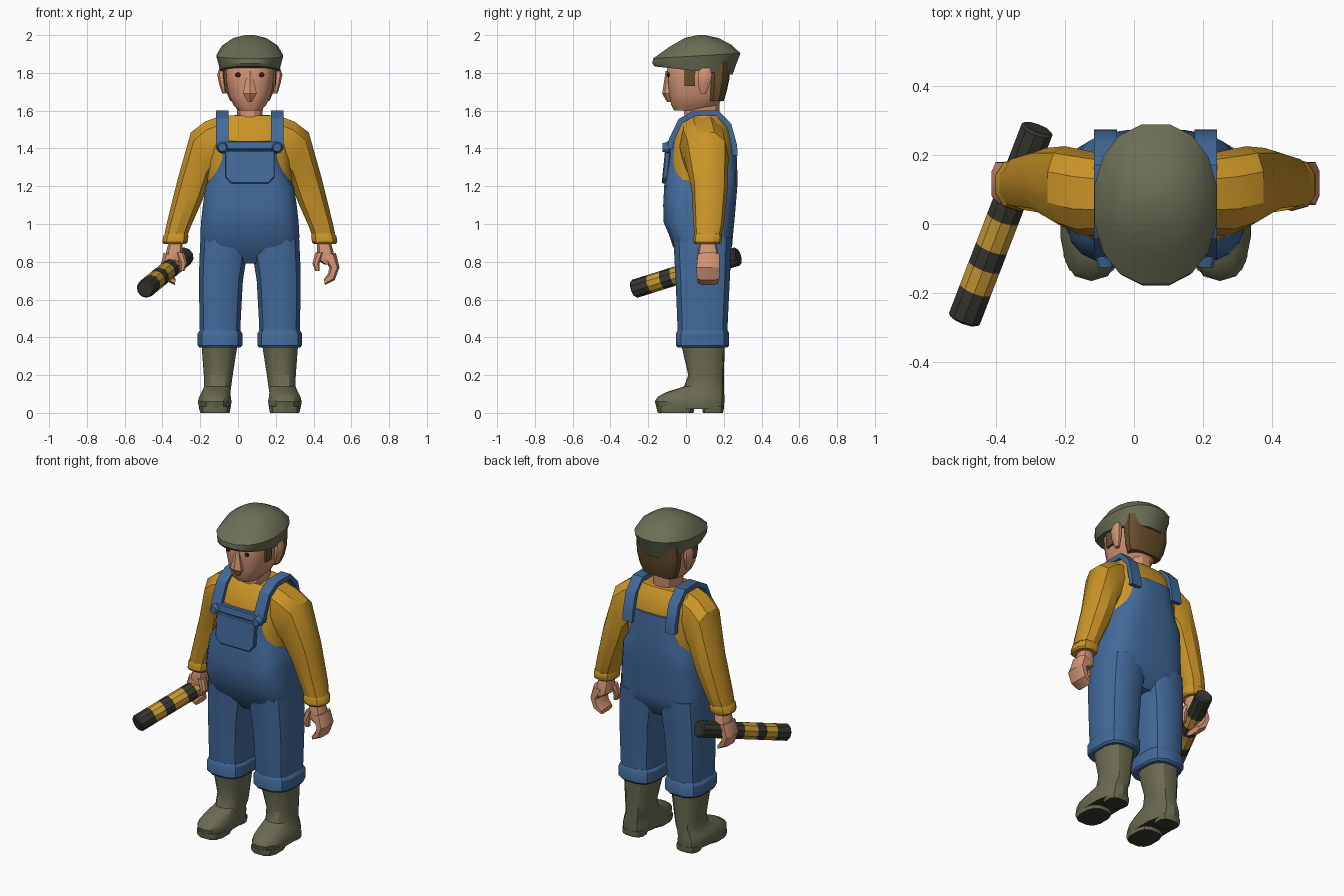
import bpy, bmesh, math
from mathutils import Vector, Matrix

if "Cube" in bpy.data.objects:
    bpy.data.objects.remove(bpy.data.objects["Cube"])

SHIFT = Matrix.Translation((0.0625, 0, 0))   # the body stands beside the origin


def material(name, r, g, b):
    m = bpy.data.materials.new(name)
    m.use_nodes = True
    col = [(v / 255) ** 2.2 for v in (r, g, b)] + [1]
    m.diffuse_color = col
    m.node_tree.nodes["Principled BSDF"].inputs["Base Color"].default_value = col
    return m


OLIVE = material("olive_cloth", 108, 110, 86)
BOOT = material("boot_green", 106, 106, 82)
BLUE = material("denim_blue", 68, 106, 154)
SHIRT = material("mustard_shirt", 202, 148, 44)
SKIN = material("skin", 212, 148, 116)
HAIR = material("brown_hair", 104, 80, 50)
DARK = material("dark_rubber", 58, 58, 52)
STRIPE = material("stripe_yellow", 200, 152, 56)
EYE = material("eye_dark", 52, 44, 38)


def finish(name, bm, mats, matrix=SHIFT):
    bmesh.ops.recalc_face_normals(bm, faces=bm.faces[:])
    bm.transform(matrix)
    me = bpy.data.meshes.new(name)
    bm.to_mesh(me)
    bm.free()
    for m in mats:
        me.materials.append(m)
    ob = bpy.data.objects.new(name, me)
    bpy.context.collection.objects.link(ob)
    bpy.ops.object.select_all(action='DESELECT')
    ob.select_set(True)
    bpy.context.view_layer.objects.active = ob
    bpy.ops.object.shade_smooth_by_angle(angle=math.radians(32))
    return ob


def skin_rings(bm, rings, bands=None, bottom=0):
    """Join rings of points into a closed tube; first ring is the bottom cap."""
    vs = [[bm.verts.new(p) for p in ring] for ring in rings]
    n = len(vs[0])
    for k, (a, b) in enumerate(zip(vs, vs[1:])):
        for i in range(n):
            j = (i + 1) % n
            f = bm.faces.new((a[i], a[j], b[j], b[i]))
            f.material_index = bands[k] if bands else 0
    bm.faces.new(vs[0]).material_index = bottom
    bm.faces.new(vs[-1])


def loft(name, secs, mats, n=12, power=2.4, side=1, bands=None, bottom=0, matrix=SHIFT):
    """Section: z, centre x, half width, front y, back y, tilt degrees, slope along y."""
    rings = []
    for s in secs:
        z, cx, rx, y0, y1, tilt, slope = (list(s) + [0, 0])[:7]
        t, cy, ry = math.radians(tilt), (y0 + y1) / 2, (y1 - y0) / 2
        ring = []
        for i in range(n):
            a = math.tau * (i + 0.5) / n
            c, d = math.cos(a), math.sin(a)
            u = rx * math.copysign(abs(c) ** (2 / power), c)
            v = ry * math.copysign(abs(d) ** (2 / power), d)
            ring.append((side * (cx + u * math.cos(t)), cy + v, z + u * math.sin(t) + slope * v))
        rings.append(ring)
    bm = bmesh.new()
    skin_rings(bm, rings, bands, bottom)
    return finish(name, bm, mats, matrix)


def ribbon(name, path, x, half, thick, mat):
    """Flat band following a (y, z) path over the shoulder."""
    rings = []
    for y, z in path:
        d = Vector((0, y - 0.1, z - 1.38)).normalized() * thick
        p = Vector((x, y, z))
        w = Vector((half, 0, 0))
        rings.append((p - w, p + w, p + w - d, p - w - d))
    bm = bmesh.new()
    skin_rings(bm, rings)
    return finish(name, bm, [mat])


def plate(name, outline, y_at, thick, mat):
    """Flat panel from an (x, z) outline, leaning with height."""
    rings = [[(x, y_at(z) + o, z) for x, z in outline] for o in (0, thick)]
    bm = bmesh.new()
    skin_rings(bm, rings)
    bmesh.ops.bevel(bm, geom=bm.edges[:], offset=0.005, segments=1, affect='EDGES')
    return finish(name, bm, [mat])


# Torso: shirt inside, overalls narrowing to a bib and back panel
loft("shirt", [(1.0, 0, .22, -.09, .23), (1.2, 0, .225, -.095, .255), (1.35, 0, .225, -.09, .255),
               (1.45, 0, .215, -.075, .25), (1.53, 0, .2, -.04, .225), (1.575, 0, .17, .0, .19),
               (1.565, 0, .078, -.005, .175, 0, .15)], [SHIRT], 20, 2.8)
loft("overalls_body", [(.79, 0, .15, .0, .18), (.88, 0, .262, -.07, .245), (.94, 0, .264, -.09, .25),
                       (1.01, 0, .26, -.12, .257), (1.1, 0, .25, -.122, .265), (1.2, 0, .236, -.117, .273),
                       (1.26, 0, .2, -.113, .273), (1.33, 0, .176, -.108, .272), (1.44, 0, .162, -.09, .264)],
     [BLUE], 20, 3.6)
plate("bib_pocket", [(-.132, 1.39), (.132, 1.39), (.132, 1.25), (.1, 1.215), (-.1, 1.215), (-.132, 1.25)],
      lambda z: -.129 + (z - 1.21) * .1, .03, BLUE)
plate("bib_hem", [(-.15, 1.44), (.15, 1.44), (.15, 1.395), (-.15, 1.395)],
      lambda z: -.105 + (z - 1.4) * .15, .03, BLUE)

# Head, hair, face and cap
loft("neck", [(1.5, 0, .065, -.0, .17), (1.6, 0, .07, -.015, .18), (1.66, 0, .08, -.0, .18)], [SKIN])
loft("head", [(1.6, 0, .06, -.065, .12), (1.63, 0, .088, -.08, .175), (1.68, 0, .112, -.09, .2),
              (1.75, 0, .128, -.097, .21), (1.82, 0, .132, -.102, .215), (1.88, 0, .12, -.08, .2)],
     [SKIN], 16, 2.8)
loft("hair_back", [(1.65, 0, .105, .115, .2), (1.7, 0, .127, .115, .215), (1.77, 0, .139, .115, .23),
                   (1.86, 0, .138, .115, .235)], [HAIR], 14, 3)
loft("nose", [(1.81, 0, .012, -.108, -.08), (1.69, 0, .042, -.126, -.07), (1.645, 0, .012, -.1, -.07)],
     [SKIN], 6, 2)
loft("cap", [(1.812, 0, .158, -.17, .25, 0, -.107), (1.845, 0, .168, -.182, .268, 0, -.02),
             (1.89, 0, .18, -.178, .292, 0, .06), (1.943, 0, .15, -.09, .245, 0, .03),
             (1.984, 0, .09, -.01, .175), (2.0, 0, .025, .06, .1)], [OLIVE], 16, 2.2)

# Paired parts
STRAP = [(-.102, 1.4), (-.09, 1.45), (-.04, 1.555), (.04, 1.602), (.17, 1.602),
         (.24, 1.53), (.27, 1.42), (.274, 1.36)]
for side, tag in ((1, "left"), (-1, "right")):
    ribbon(tag + "_strap", STRAP, side * .145, .033, .03, BLUE)
    bm = bmesh.new()
    bmesh.ops.create_cone(bm, cap_ends=True, segments=10, radius1=.032, radius2=.022, depth=.035,
                          matrix=Matrix.Translation((side * .145, -.108, 1.405)) @ Matrix.Rotation(math.pi / 2, 4, 'X'))
    finish(tag + "_button", bm, [BLUE])

    bm = bmesh.new()
    bmesh.ops.create_uvsphere(bm, u_segments=8, v_segments=6, radius=.015,
                              matrix=Matrix.Translation((side * .063, -.093, 1.79)) @ Matrix.Diagonal((1, .5, .8, 1)))
    finish(tag + "_eye", bm, [EYE])
    loft(tag + "_ear", [(1.69, .135, .012, .075, .105), (1.74, .145, .018, .062, .13),
                        (1.79, .152, .022, .06, .14), (1.825, .148, .014, .07, .13)], [SKIN], 8, 2.2, side)
    loft(tag + "_sideburn", [(1.73, .127, .01, -.008, .048), (1.85, .133, .01, -.01, .052)],
         [HAIR], 8, 4, side)

    # Sleeve with a cuff
    loft(tag + "_sleeve", [(1.44, .14, .142, -.03, .2, 88), (1.41, .212, .14, -.035, .215, 79),
                           (1.36, .262, .14, -.012, .225, 68), (1.18, .317, .09, .03, .22, 41),
                           (.99, .378, .066, .04, .2, 10), (.945, .39, .064, .045, .188, 4)],
         [SHIRT], 10, 2.4, side)
    loft(tag + "_sleeve_cuff", [(.895, .397, .062, .045, .183), (.905, .396, .07, .038, .19),
                                (.935, .392, .07, .038, .192), (.95, .388, .062, .045, .185)],
         [SHIRT], 10, 2.4, side)

    # Curled hand
    loft(tag + "_palm", [(.92, .39, .035, .075, .155), (.86, .398, .045, .065, .168),
                         (.81, .405, .048, .06, .178), (.785, .425, .032, .065, .175)], [SKIN], 10, 2.6, side)
    loft(tag + "_fingers", [(.835, .42, .04, .06, .18, 20), (.77, .448, .028, .052, .182, 0),
                            (.72, .432, .026, .055, .18, -45), (.692, .395, .016, .062, .172, -80)],
         [SKIN], 8, 3, side)
    loft(tag + "_thumb", [(.85, .37, .024, .06, .115), (.79, .35, .02, .055, .105),
                          (.752, .358, .013, .06, .095)], [SKIN], 8, 2.4, side)

    # Trouser leg and rolled cuff
    loft(tag + "_trouser_leg", [(.38, .158, .108, -.045, .22), (.5, .157, .112, -.05, .225),
                                (.7, .153, .119, -.058, .235), (.8, .144, .126, -.064, .24),
                                (.93, .134, .13, -.07, .246)], [BLUE], 12, 3, side)
    loft(tag + "_trouser_cuff", [(.347, .158, .112, -.048, .222), (.358, .158, .121, -.056, .232),
                                 (.42, .158, .121, -.056, .232), (.437, .158, .11, -.048, .224)],
         [BLUE], 12, 3, side)

    # Boot with dark soles underneath
    loft(tag + "_boot", [(.02, .185, .084, -.155, .2), (.06, .186, .091, -.165, .203),
                         (.085, .184, .085, -.15, .203), (.108, .18, .078, -.11, .202),
                         (.14, .17, .073, -.01, .2), (.2, .167, .078, .012, .2),
                         (.37, .16, .098, -.027, .206)], [BOOT, DARK], 14, 2.6, side, bottom=1)
    for part, y0, y1, w in (("heel", .085, .2, .07), ("sole", -.155, .045, .083)):
        loft(f"{tag}_boot_{part}", [(0, .184, w - .004, y0 + .004, y1 - .004), (.012, .185, w, y0, y1),
                                    (.035, .185, w, y0, y1)], [BOOT, DARK], 12, 2.8, side, bottom=1)

# Striped baton held in the right hand
start, end = Vector((-.492, -.278, .655)), Vector((-.279, .277, .83))
axis = end - start
length = axis.length
place = Matrix.Translation(start) @ axis.to_track_quat('Z', 'Y').to_matrix().to_4x4()
cuts = [0, .012, .16, .28, .38, .53, .63, .75, .988, 1]
widths = [.042] + [.05] * 8 + [.042]
loft("striped_baton", [(c * length, 0, w, -w, w) for c, w in zip(cuts, widths)],
     [DARK, STRIPE], 10, 2, bands=[0, 0, 1, 0, 1, 0, 1, 0, 0], matrix=place)
